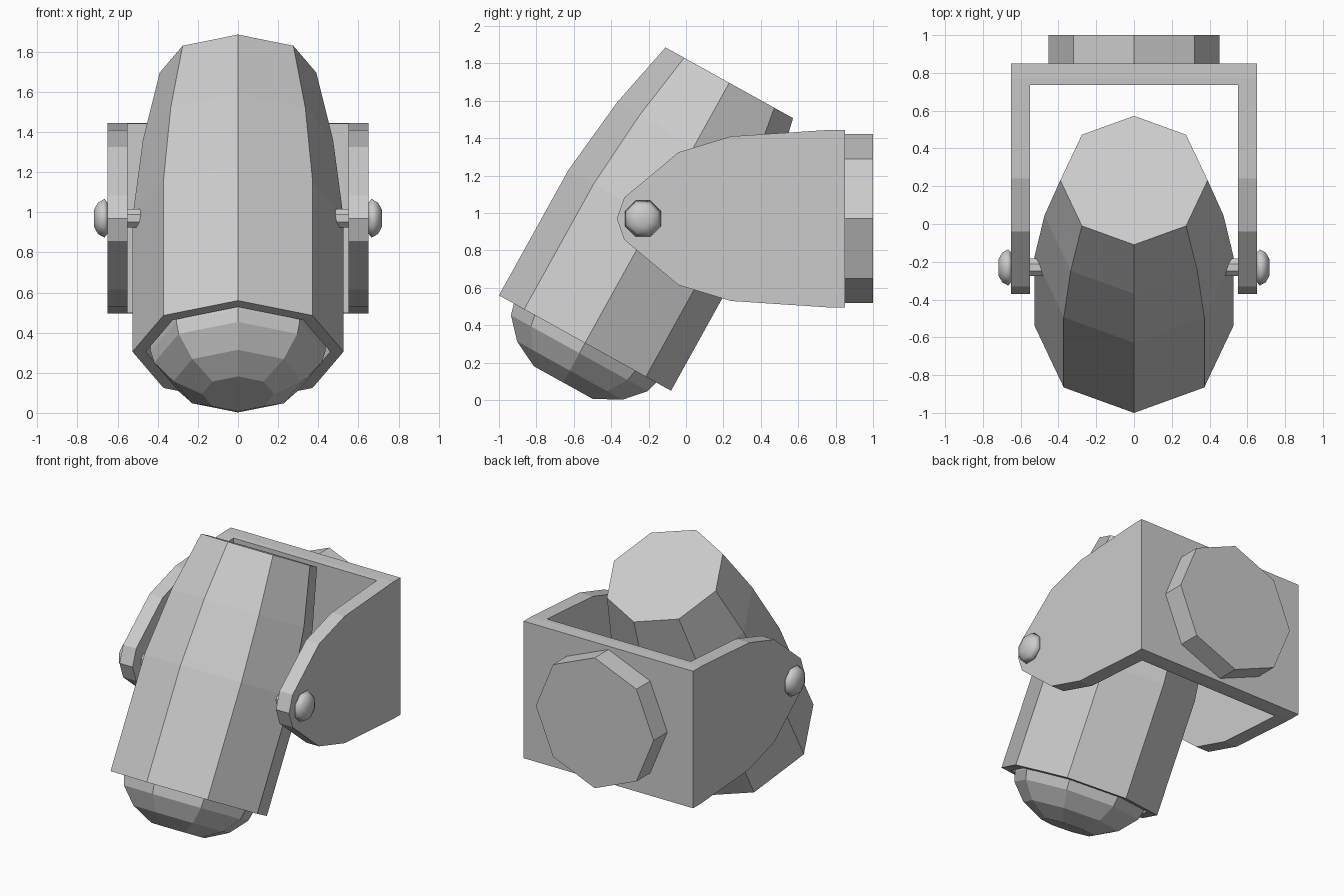
import bpy, bmesh, math
from mathutils import Matrix, Vector

if "Cube" in bpy.data.objects:
    bpy.data.objects.remove(bpy.data.objects["Cube"])


def finish(name, bm):
    bmesh.ops.recalc_face_normals(bm, faces=bm.faces)
    mesh = bpy.data.meshes.new(name)
    bm.to_mesh(mesh)
    bm.free()
    obj = bpy.data.objects.new(name, mesh)
    bpy.context.collection.objects.link(obj)
    return obj


def lathe(name, profile, matrix, sides=8, turn=0.0, smooth=False):
    """Spin (radius, height) points round local z and cap both ends."""
    bm = bmesh.new()
    rings = []
    for r, h in profile:
        angles = [turn + math.tau * i / sides for i in range(sides)]
        rings.append([bm.verts.new(matrix @ Vector((r * math.cos(a), r * math.sin(a), h)))
                      for a in angles])
    for a, b in zip(rings, rings[1:]):
        for i in range(sides):
            j = (i + 1) % sides
            bm.faces.new((a[i], a[j], b[j], b[i]))
    bm.faces.new(rings[0])
    bm.faces.new(rings[-1])
    for f in bm.faces:
        f.smooth = smooth
    return finish(name, bm)


# Tilted lamp housing with a recessed lower end, and its lens
tilt = Matrix.Translation((0, -0.54, 0.305)) @ Matrix.Rotation(math.radians(-29), 4, 'X')
lathe("lamp_housing", [(0.46, 0.12), (0.46, 0), (0.526, 0), (0.526, 0.766),
                       (0.474, 1.207), (0.39, 1.591)], tilt)
lathe("lamp_lens", [(0.435, 0.13), (0.435, 0), (0.418, -0.062),
                    (0.322, -0.168), (0.18, -0.241)], tilt)

# U-shaped bracket: side outline extruded across, inside cut away
half = [(0.85, 0.475), (0.77, 0.475), (0.24, 0.44), (-0.04, 0.355), (-0.33, 0.113)]
outline = half + [(-0.37, 0)] + [(y, -z) for y, z in reversed(half)]
bm = bmesh.new()
face = bm.faces.new([bm.verts.new((-0.65, y, 0.97 + z)) for y, z in outline])
ext = bmesh.ops.extrude_face_region(bm, geom=[face])
bmesh.ops.translate(bm, vec=(1.3, 0, 0),
                    verts=[v for v in ext["geom"] if isinstance(v, bmesh.types.BMVert)])
bracket = finish("bracket", bm)

bm = bmesh.new()
bmesh.ops.create_cube(bm, size=1, matrix=Matrix.Translation((0, -0.1325, 0.97))
                      @ Matrix.Diagonal((1.1, 1.735, 2, 1)))
cutter = finish("bracket_cutter", bm)
cutter.hide_render = True
cutter.hide_viewport = True
cut = bracket.modifiers.new("inside", 'BOOLEAN')
cut.object = cutter
cut.operation = 'DIFFERENCE'
cut.solver = 'EXACT'

# Octagonal wall mount
lathe("wall_mount", [(0.452, 0.84), (0.452, 1.0)],
      Matrix.Translation((0, 0, 0.97)) @ Matrix.Rotation(math.radians(-90), 4, 'X'))

# Pivot pins and domed bolt heads on both sides
for side, label in ((1, "right"), (-1, "left")):
    m = (Matrix.Translation((0, -0.23, 0.97))
         @ Matrix.Rotation(side * math.radians(90), 4, 'Y'))
    lathe("pivot_pin_" + label, [(0.05, 0.45), (0.05, 0.66)], m, turn=math.pi / 8)
    lathe("bolt_head_" + label, [(0.08, 0.648), (0.104, 0.665), (0.085, 0.698),
                                 (0.045, 0.718)], m, turn=math.pi / 8, smooth=True)
